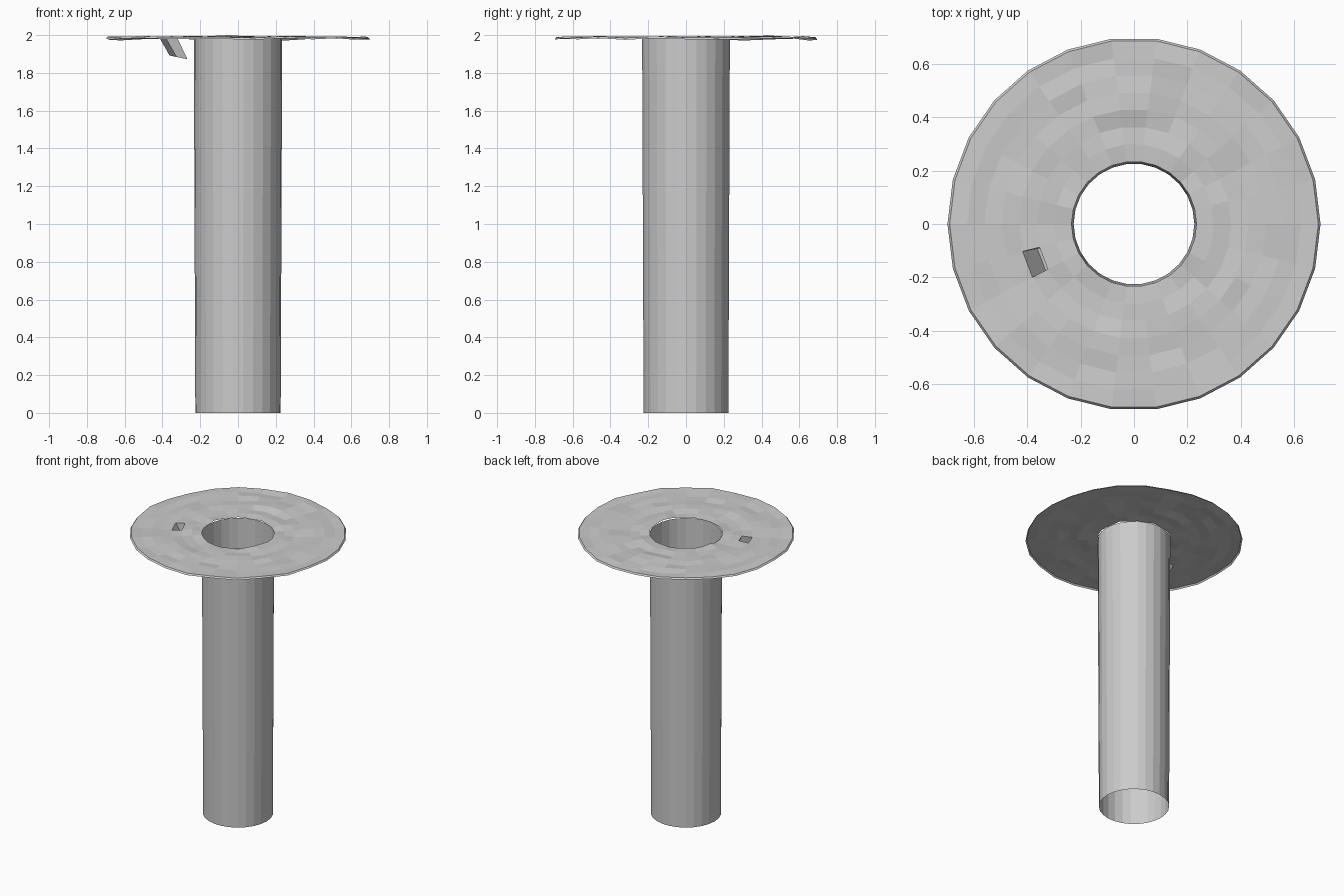
import bpy, bmesh, math, random

if "Cube" in bpy.data.objects:
    bpy.data.objects.remove(bpy.data.objects["Cube"])

random.seed(4)
SIDES = 26


def ring(bm, radius, z, wobble=0.0):
    """One closed loop of vertices around the z axis."""
    out = []
    for i in range(SIDES):
        a = 2 * math.pi * i / SIDES
        dz = random.uniform(-wobble, wobble)
        out.append(bm.verts.new((radius * math.cos(a), radius * math.sin(a), z + dz)))
    return out


def bridge(bm, a, b):
    """Quads between two loops."""
    return [bm.faces.new((a[i], b[i], b[(i + 1) % SIDES], a[(i + 1) % SIDES]))
            for i in range(SIDES)]


def finish(bm, name):
    bm.normal_update()
    mesh = bpy.data.meshes.new(name)
    bm.to_mesh(mesh)
    bm.free()
    obj = bpy.data.objects.new(name, mesh)
    bpy.context.collection.objects.link(obj)
    return obj


# Open hollow stem, slightly wider at the top
bm = bmesh.new()
bottom = ring(bm, 0.226, 0.0)
top = ring(bm, 0.234, 1.985)
bridge(bm, top, bottom)
finish(bm, "stem")

# Wobbly ring-shaped plate with a thin rim
bm = bmesh.new()
loops = [ring(bm, 0.234 + 0.0652 * k, 1.988, 0.007) for k in range(8)]
rows = [bridge(bm, loops[k], loops[k + 1]) for k in range(7)]
rim = [bm.verts.new((v.co.x * 1.012, v.co.y * 1.012, v.co.z - 0.01)) for v in loops[-1]]
bridge(bm, loops[-1], rim)
loops[3][7].co.z = 2.0

# Small slanted pocket pushed down from one plate cell
cell = rows[2][14]
old = list(cell.verts)
bm.faces.remove(cell)
new = []
for v in old:
    x, y = v.co.x + 0.055, v.co.y + 0.01
    new.append(bm.verts.new((x, y, 1.883 - 0.2 * (x + 0.32))))
bm.faces.new(new)
for i in range(4):
    j = (i + 1) % 4
    bm.faces.new((old[i], old[j], new[j], new[i]))
finish(bm, "plate")
